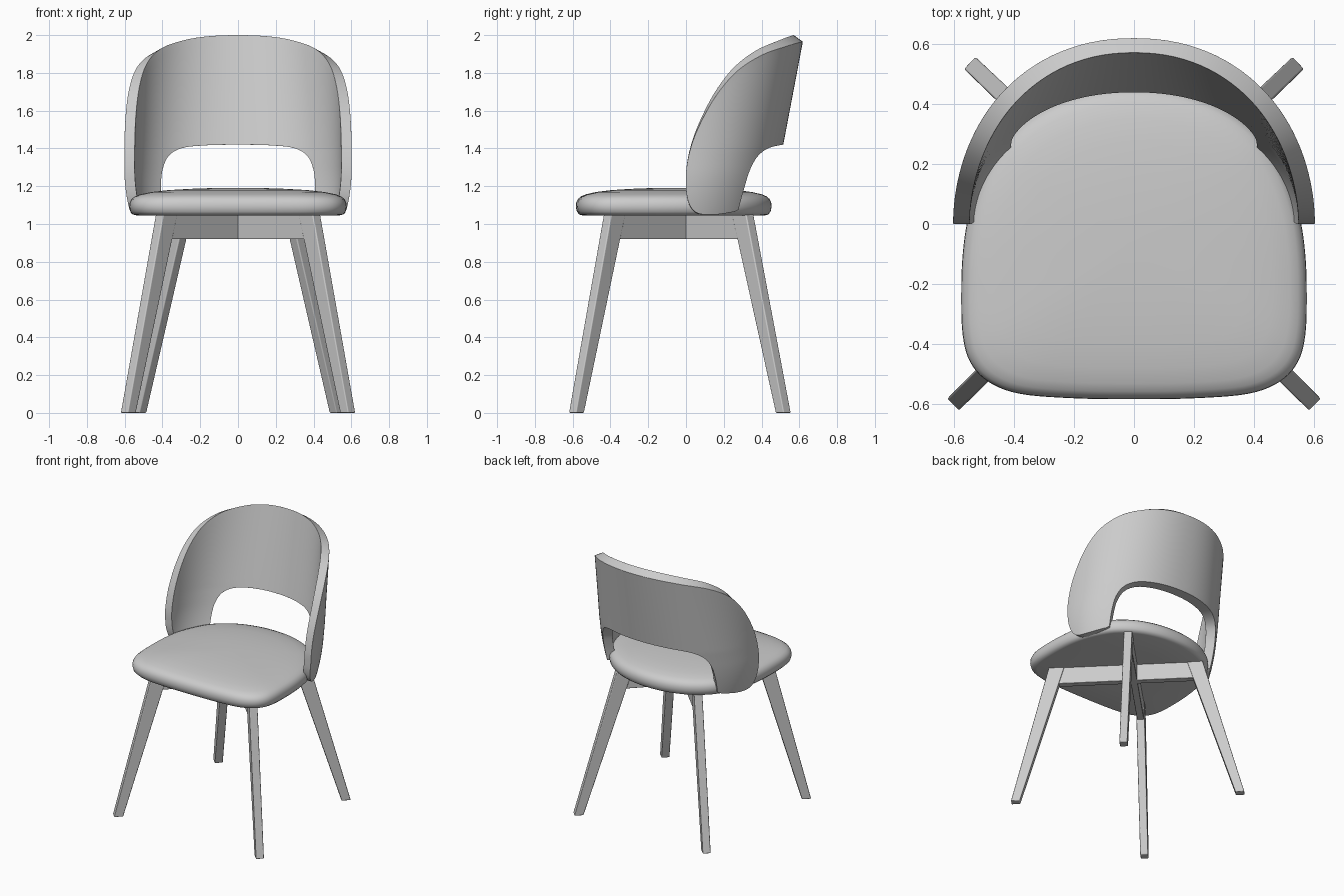
import bpy, bmesh, math
from mathutils import Vector

if "Cube" in bpy.data.objects:
    bpy.data.objects.remove(bpy.data.objects["Cube"])


def spline(pts, closed=False, steps=12):
    """Catmull-Rom curve through 2D points."""
    p = [Vector(q) for q in pts]
    n = len(p)
    get = (lambda i: p[i % n]) if closed else (lambda i: p[max(0, min(n - 1, i))])
    out = []
    for i in range(n if closed else n - 1):
        a, b, c, d = get(i - 1), get(i), get(i + 1), get(i + 2)
        for k in range(steps):
            t = k / steps
            out.append(0.5 * (2 * b + (c - a) * t + (2 * a - 5 * b + 4 * c - d) * t * t
                              + (3 * b - a - 3 * c + d) * t ** 3))
    return out if closed else out + [p[-1]]


def resample(pts, count):
    """Evenly spaced points along a polyline."""
    d = [0.0]
    for a, b in zip(pts, pts[1:]):
        d.append(d[-1] + (b - a).length)
    out, j = [], 0
    for i in range(count + 1):
        s = d[-1] * i / count
        while j < len(pts) - 2 and d[j + 1] < s:
            j += 1
        f = (s - d[j]) / max(d[j + 1] - d[j], 1e-9)
        out.append(pts[j].lerp(pts[j + 1], min(f, 1.0)))
    return out


def make(name, rings, bevel=0.0, angle=40):
    """Skin a list of closed rings into one solid object."""
    bm = bmesh.new()
    vs = [[bm.verts.new(v) for v in r] for r in rings]
    n = len(vs[0])
    for r, s in zip(vs, vs[1:]):
        for i in range(n):
            j = (i + 1) % n
            bm.faces.new((r[i], r[j], s[j], s[i]))
    bm.faces.new(vs[0])
    bm.faces.new(vs[-1])
    bmesh.ops.recalc_face_normals(bm, faces=bm.faces)
    me = bpy.data.meshes.new(name)
    bm.to_mesh(me)
    bm.free()
    ob = bpy.data.objects.new(name, me)
    bpy.context.collection.objects.link(ob)
    if bevel:
        m = ob.modifiers.new("Bevel", 'BEVEL')
        m.width, m.segments, m.limit_method = bevel, 4, 'ANGLE'
        m.angle_limit = math.radians(40)
    bpy.ops.object.select_all(action='DESELECT')
    bpy.context.view_layer.objects.active = ob
    ob.select_set(True)
    bpy.ops.object.shade_smooth_by_angle(angle=math.radians(angle))
    return ob


# Seat cushion: rounded outline scaled through a domed profile
half = [(0.2, -0.58), (0.38, -0.565), (0.485, -0.525), (0.545, -0.46), (0.57, -0.37),
        (0.575, -0.24), (0.57, -0.1), (0.55, 0.03), (0.505, 0.16), (0.425, 0.29),
        (0.3, 0.385), (0.15, 0.438)]
outline = spline([(0, -0.583)] + half + [(0, 0.453)] + [(-x, y) for x, y in reversed(half)],
                 closed=True, steps=5)
profile = [(0.02, 1.045), (0.5, 1.045), (0.93, 1.045), (0.965, 1.05), (0.99, 1.065), (1.0, 1.09),
           (0.997, 1.112), (0.98, 1.132), (0.95, 1.146), (0.9, 1.157), (0.8, 1.169),
           (0.65, 1.179), (0.45, 1.186), (0.25, 1.19), (0.02, 1.191)]
cy = -0.06
make("seat", [[(p.x * s, cy + (p.y - cy) * s, z) for p in outline] for s, z in profile])


# Backrest: an arch drawn in (angle, height), wrapped on a leaning curved shell
def shell(t, z, inside):
    t = math.radians(max(-90, min(90, t)))
    c = max(0, math.cos(t))
    depth = 0.055 + 0.022 * c * c * max(0, min(1, (2 - z) / 0.58)) if inside else 0
    a = 0.602 - 0.033 * (max(0, 1.3 - z) / 0.25) ** 2 - depth
    b = 0.515 + (z - 1.42) * 0.19 - depth
    e = 1 - 0.07 * max(0, min(1, (z - 1.05) / 0.35))
    x = math.copysign(abs(math.sin(t)) ** e, t) * a
    return Vector((x, b * c ** e, z))


def arch(pts, count):
    k = 0.009
    full = pts + [(-t, z) for t, z in reversed(pts[:-1])]
    path = resample(spline([(t * k, z) for t, z in full]), count)
    return [(p.x / k, p.y) for p in path]


outer = arch([(55, 1.065), (70, 1.05), (83, 1.06), (89, 1.13), (90, 1.27), (87, 1.43),
              (80, 1.595), (72, 1.73), (62, 1.842), (48, 1.925), (30, 1.973), (15, 1.994),
              (0, 2.0)], 120)
inner = arch([(52, 1.075), (49.5, 1.2), (47, 1.29), (42, 1.36), (33, 1.4), (20, 1.415),
              (0, 1.42)], 120)
rows = 14
rings = []
for (t0, z0), (t1, z1) in zip(inner, outer):
    # the top rim slopes down towards the outside
    drop = 0.035 * max(0, math.cos(math.radians(t1))) * max(0, min(1, (z1 - 1.5) / 0.4))
    ring = [shell(t0 + (t1 - t0) * j / rows, z0 + (z1 - drop - z0) * j / rows, False)
            for j in range(rows + 1)]
    ring += [shell(t0 + (t1 - t0) * j / rows, z0 + (z1 - z0) * j / rows, True)
             for j in range(rows, -1, -1)]
    rings.append(ring)
make("backrest", rings, bevel=0.02)


# Rectangular bar section turned to face along a diagonal
def section(x, y, z, length, width):
    r = Vector((x, y, 0)).normalized()
    s = Vector((-r.y, r.x, 0))
    c = Vector((x, y, z))
    return [c + r * length / 2 * i + s * width / 2 * j
            for i, j in ((1, 1), (-1, 1), (-1, -1), (1, -1))]


# Tapered splayed legs
for name, sy, top, foot in (("front", -1, 0.378, (0.581, 0.58)),
                            ("back", 1, 0.30, (0.525, 0.515))):
    for side, sx in (("right", 1), ("left", -1)):
        make(f"{name}_{side}_leg",
             [section(foot[0] * sx, foot[1] * sy, 0, 0.062, 0.055),
              section(top * sx, top * sy, 1.05, 0.108, 0.058)], bevel=0.006, angle=30)

# Crossed rails under the seat joining opposite legs
for name, sx in (("rail_a", 1), ("rail_b", -1)):
    ends = [(0.375 * sx, -0.375), (-0.31 * sx, 0.31)]
    d = Vector((sx, -1, 0)).normalized()
    n = Vector((-d.y, d.x, 0)) * 0.024
    make(name, [[Vector((x, y, 0)) + n * j + Vector((0, 0, z))
                 for j, z in ((-1, 0.92), (1, 0.92), (1, 1.05), (-1, 1.05))]
                for x, y in ends], bevel=0.004, angle=30)
